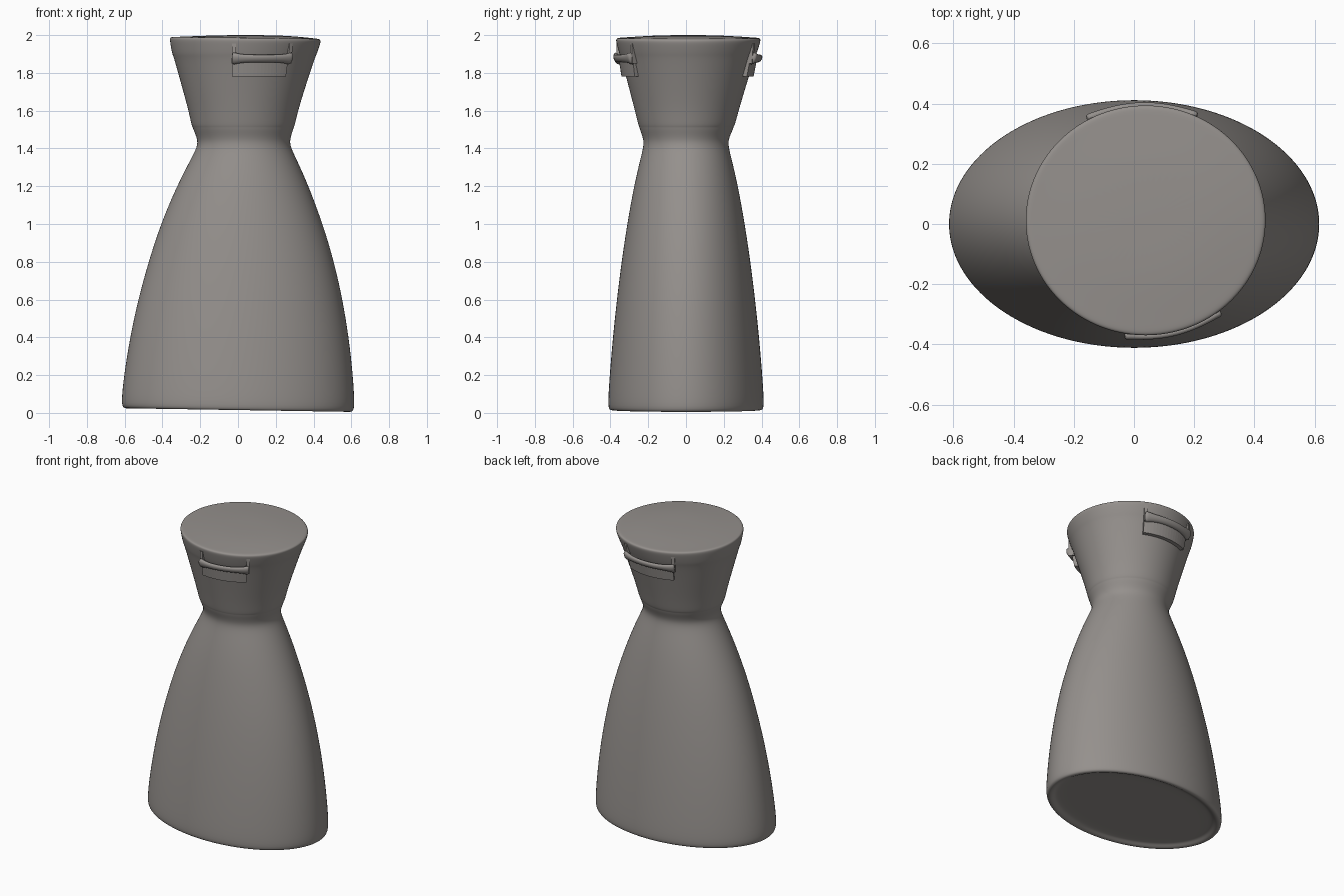
import bpy, bmesh
from math import sin, cos, pi, radians

cube = bpy.data.objects.get("Cube")
if cube:
    bpy.data.objects.remove(cube)

grey = bpy.data.materials.new("warm grey")
grey.use_nodes = True
grey.diffuse_color = (0.30, 0.28, 0.265, 1)
grey.node_tree.nodes["Principled BSDF"].inputs["Base Color"].default_value = grey.diffuse_color


def finish(name, bm, levels):
    bmesh.ops.recalc_face_normals(bm, faces=bm.faces)
    mesh = bpy.data.meshes.new(name)
    bm.to_mesh(mesh)
    bm.free()
    mesh.materials.append(grey)
    for face in mesh.polygons:
        face.use_smooth = True
    ob = bpy.data.objects.new(name, mesh)
    bpy.context.collection.objects.link(ob)
    if levels:
        mod = ob.modifiers.new("Smooth", 'SUBSURF')
        mod.levels = mod.render_levels = levels
    return ob


def loft(name, rings, closed=False, levels=2):
    """Bridge equal-length loops of points; cap both ends."""
    bm = bmesh.new()
    loops = [[bm.verts.new(p) for p in ring] for ring in rings]
    n = len(loops[0])
    for a, b in zip(loops, loops[1:]):
        for i in range(n):
            j = (i + 1) % n
            bm.faces.new((a[i], a[j], b[j], b[i]))
    bm.faces.new(loops[0])
    bm.faces.new(loops[-1])
    return finish(name, bm, levels)


def oval(z, left, right, ry, cy=0.0, tilt=0.0, n=48):
    cx, rx = (left + right) / 2, (right - left) / 2
    ring = []
    for i in range(n):
        a = 2 * pi * i / n
        x = cx + rx * cos(a)
        ring.append((x, cy + ry * sin(a), z + tilt * x))
    return ring


# Oval body: recessed underside, flared skirt, narrow waist
T = -0.016
skirt = [
    oval(0.035, -0.30, 0.30, 0.20, 0, T),
    oval(0.035, -0.53, 0.53, 0.34, 0, T),
    oval(0.030, -0.56, 0.56, 0.365, 0, T),
    oval(0.014, -0.58, 0.58, 0.385, 0, T),
    oval(0.014, -0.61, 0.61, 0.408, 0, T),
    oval(0.045, -0.62, 0.62, 0.415, 0, T),
    oval(0.20, -0.605, 0.61, 0.405),
    oval(0.40, -0.573, 0.588, 0.388),
    oval(0.60, -0.53, 0.555, 0.367),
    oval(0.80, -0.475, 0.51, 0.342),
    oval(1.00, -0.41, 0.45, 0.312),
    oval(1.20, -0.325, 0.375, 0.276),
    oval(1.34, -0.252, 0.312, 0.243),
    oval(1.41, -0.215, 0.277, 0.225),
    oval(1.45, -0.215, 0.275, 0.225),
    oval(1.50, -0.237, 0.293, 0.247, 0.002),
]
# Round flared head with a fine seam, a rim and a slightly domed lid
head = [
    oval(1.515, -0.241, 0.296, 0.250, 0.002),
    oval(1.520, -0.246, 0.301, 0.255, 0.003),
    oval(1.60, -0.262, 0.318, 0.275, 0.004),
    oval(1.75, -0.304, 0.365, 0.317, 0.007),
    oval(1.885, -0.341, 0.410, 0.356, 0.010),
    oval(1.895, -0.348, 0.416, 0.362, 0.010),
    oval(1.955, -0.360, 0.436, 0.380, 0.012, -0.01),
    oval(1.980, -0.362, 0.440, 0.385, 0.012, -0.016),
    oval(1.986, -0.350, 0.428, 0.373, 0.012, -0.014),
    oval(1.987, -0.325, 0.403, 0.348, 0.012, -0.01),
    oval(1.996, -0.20, 0.28, 0.22, 0.012),
    oval(2.000, -0.06, 0.14, 0.10, 0.012),
]
loft("body", skirt + head)


def on_head(angle, z, out):
    """Point on the head wall; angle runs in degrees from the front to +x."""
    k = (z - 1.60) / 0.36
    rx = 0.29 + 0.108 * k + out
    ry = 0.275 + 0.105 * k + out
    a = radians(angle)
    return (0.028 + 0.01 * k + rx * sin(a), 0.004 + 0.008 * k - ry * cos(a), z)


def sweep(name, a0, a1, section, steps=16, levels=1):
    """Sweep a (height, outward) section around the head."""
    rings = []
    for i in range(steps + 1):
        t = i / steps
        rings.append([on_head(a0 + (a1 - a0) * t, z, out) for z, out in section(t)])
    return loft(name, rings, levels=levels)


def slab(z0, z1, thick0, thick1):
    def section(t):
        return [(z0, -0.02), (z0, thick0), (z1, thick1), (z1, -0.02)]
    return section


def grip(t):
    # Round bar, thicker at both ends
    flare = abs(2 * t - 1) ** 4
    rz, ro = 0.021 + 0.016 * flare, 0.016 + 0.006 * flare
    return [(1.876 + rz * sin(2 * pi * i / 12), 0.022 + ro * cos(2 * pi * i / 12))
            for i in range(12)]


# Front and back handles: lower plate, grip bar and two end lugs
for side, a0, a1 in (("front", -10, 39), ("back", 154, 209)):
    sweep(side + "_handle_plate", a0, a1 - 2, slab(1.78, 1.87, 0.022, 0.012), levels=0)
    sweep(side + "_handle_bar", a0, a1, grip)
    for tag, b in (("_first_lug", a0), ("_second_lug", a1 - 3)):
        sweep(side + "_handle" + tag, b, b + 3, slab(1.85, 1.955, 0.03, 0.004), 3, 0)

for ob in bpy.context.collection.objects:
    if "plate" in ob.name or "lug" in ob.name:
        for face in ob.data.polygons:
            face.use_smooth = False
